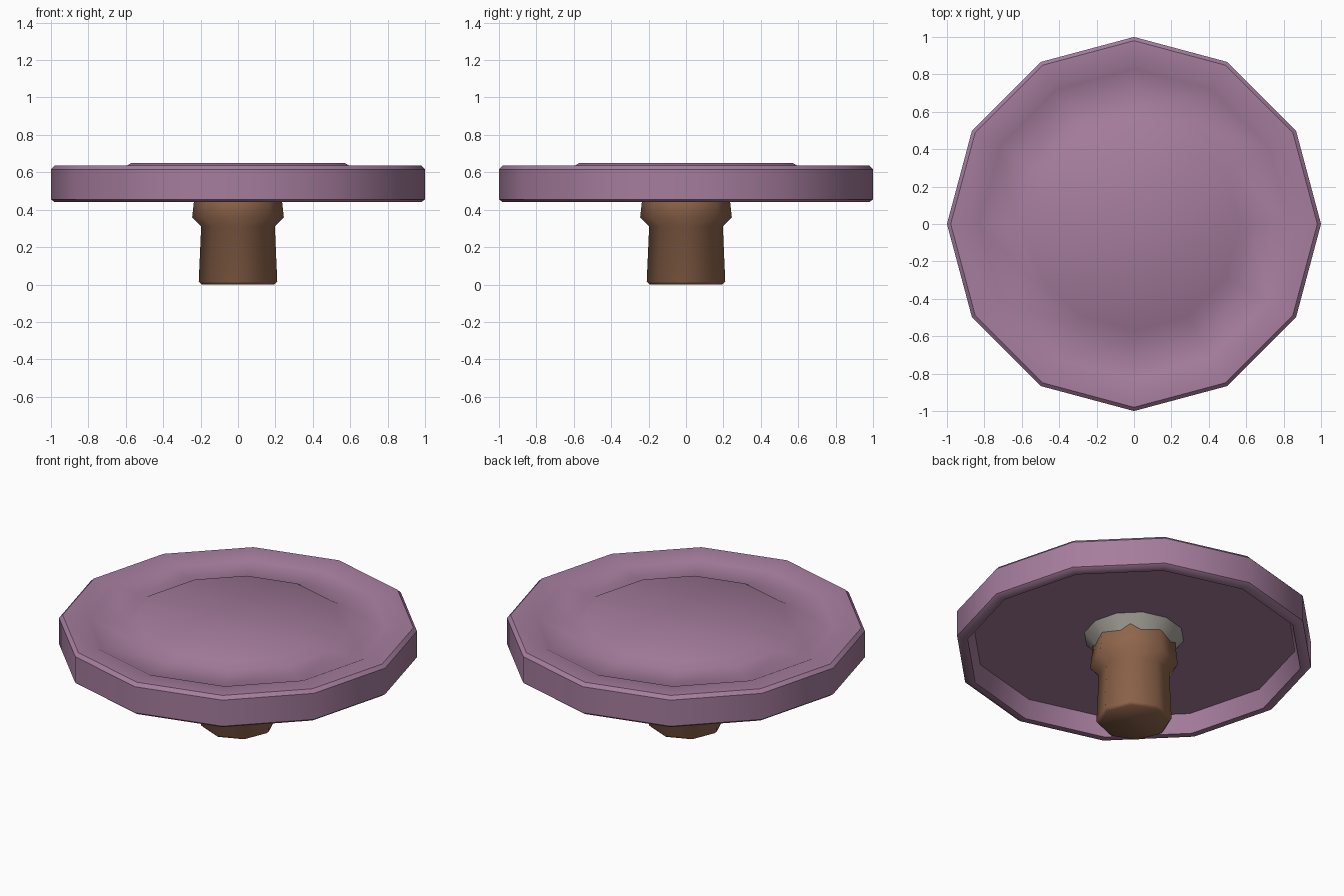
import bpy, bmesh, math

if "Cube" in bpy.data.objects:
    bpy.data.objects.remove(bpy.data.objects["Cube"])


def material(name, rgb):
    m = bpy.data.materials.new(name)
    m.diffuse_color = (*rgb, 1)
    m.use_nodes = True
    m.node_tree.nodes["Principled BSDF"].inputs["Base Color"].default_value = m.diffuse_color
    return m


def lathe(name, profile, sides, mat, angle=50):
    """Closed solid of revolution; profile runs from bottom axis to top axis."""
    bm = bmesh.new()
    rings = []
    for r, z in profile:
        rings.append([bm.verts.new((r * math.cos(math.tau * i / sides),
                                    r * math.sin(math.tau * i / sides), z))
                      for i in range(sides)])
    for a, b in zip(rings, rings[1:]):
        for i in range(sides):
            j = (i + 1) % sides
            bm.faces.new((a[i], a[j], b[j], b[i]))
    bm.faces.new(rings[0][::-1])
    bm.faces.new(rings[-1])
    bmesh.ops.recalc_face_normals(bm, faces=bm.faces)
    mesh = bpy.data.meshes.new(name)
    bm.to_mesh(mesh)
    bm.free()
    mesh.materials.append(mat)
    ob = bpy.data.objects.new(name, mesh)
    bpy.context.collection.objects.link(ob)
    bpy.ops.object.select_all(action='DESELECT')
    ob.select_set(True)
    bpy.context.view_layer.objects.active = ob
    bpy.ops.object.shade_smooth_by_angle(angle=math.radians(angle))
    return ob


purple = material("mauve", (0.38, 0.205, 0.34))
brown = material("brown", (0.275, 0.13, 0.07))
grey = material("warm_grey", (0.42, 0.39, 0.35))

# twelve-sided cover: hollow underside, rim, shallow groove and raised middle
lathe("cover", [(0.91, 0.55), (0.94, 0.44), (0.98, 0.44), (1.0, 0.455),
                (1.0, 0.615), (0.98, 0.635), (0.86, 0.635), (0.83, 0.62),
                (0.62, 0.62), (0.57, 0.65)], 12, purple, 40)

# flared collar joining the stem to the cover
lathe("collar", [(0.19, 0.44), (0.28, 0.55)], 12, grey)

# stem with a thicker shoulder
lathe("stem", [(0.195, 0.0), (0.21, 0.015), (0.197, 0.31), (0.245, 0.36),
               (0.236, 0.44), (0.23, 0.53)], 8, brown)
